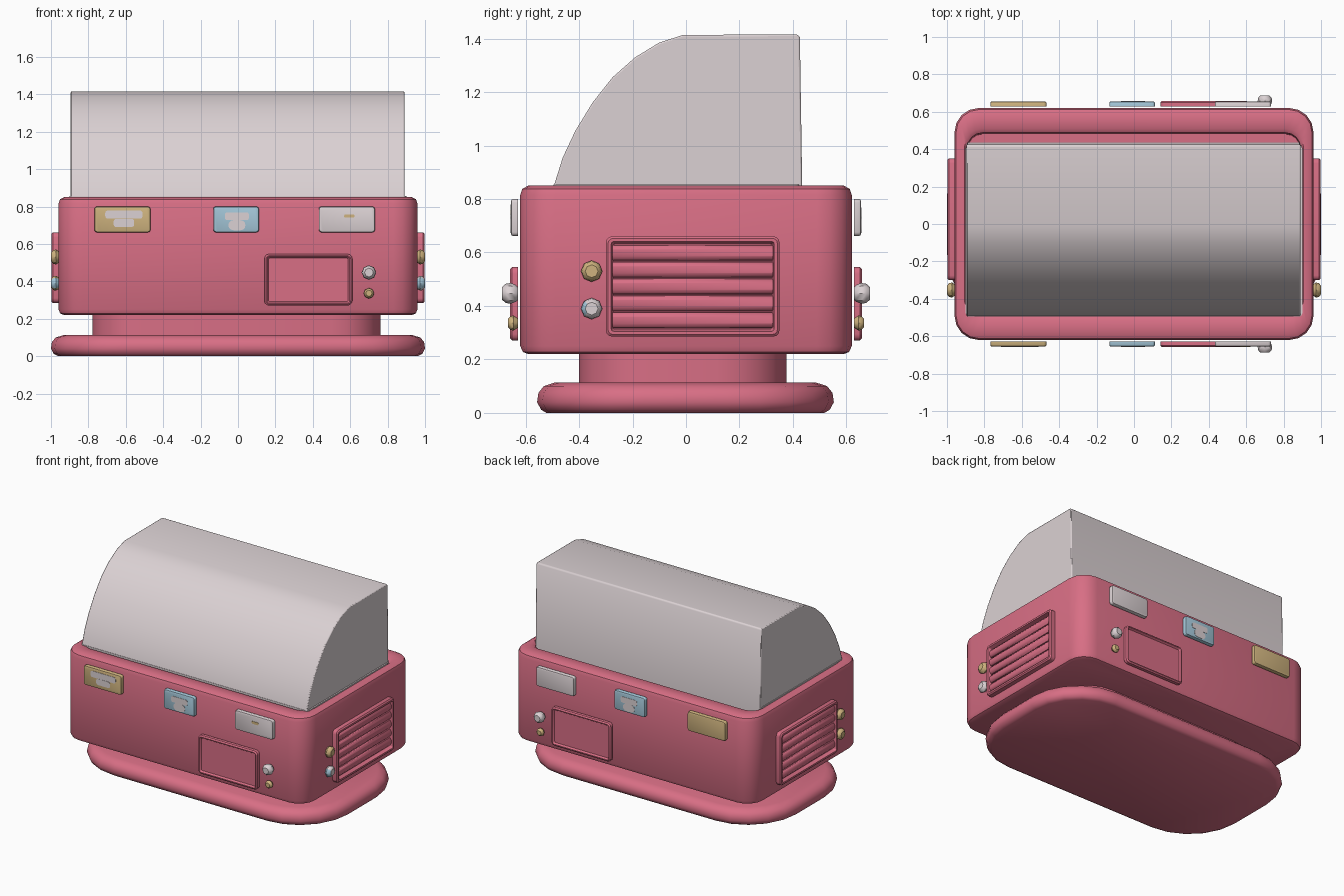
import bpy, bmesh, math

cube = bpy.data.objects.get("Cube")
if cube:
    bpy.data.objects.remove(cube, do_unlink=True)


def material(name, r, g, b):
    m = bpy.data.materials.new(name)
    m.use_nodes = True
    m.diffuse_color = (r, g, b, 1)
    m.node_tree.nodes["Principled BSDF"].inputs["Base Color"].default_value = (r, g, b, 1)
    return m


PINK = material("rose pink", 0.69, 0.158, 0.235)
WHITE = material("warm white", 0.71, 0.64, 0.655)
YELLOW = material("sand yellow", 0.62, 0.45, 0.21)
BLUE = material("pale blue", 0.37, 0.57, 0.69)

# Each side maps (across, up, outward) to world space
SIDES = {
    "flat": lambda u, v, d: (u, v, d),
    "front": lambda u, v, d: (u, -d, v),
    "back": lambda u, v, d: (u, d, v),
    "left": lambda u, v, d: (d, u, v),
    "right": lambda u, v, d: (-d, u, v),
}


def finish(bm, name, mat, angle=40):
    bmesh.ops.remove_doubles(bm, verts=bm.verts, dist=1e-5)
    bmesh.ops.recalc_face_normals(bm, faces=bm.faces)
    mesh = bpy.data.meshes.new(name)
    bm.to_mesh(mesh)
    bm.free()
    mesh.materials.append(mat)
    ob = bpy.data.objects.new(name, mesh)
    bpy.context.collection.objects.link(ob)
    bpy.ops.object.select_all(action="DESELECT")
    ob.select_set(True)
    bpy.context.view_layer.objects.active = ob
    bpy.ops.object.shade_smooth_by_angle(angle=math.radians(angle))
    return ob


def outline(hu, hv, r, steps):
    """Rounded rectangle as a list of points."""
    r = max(min(r, hu, hv), 0.002)
    pts = []
    for i, (su, sv) in enumerate([(1, 1), (-1, 1), (-1, -1), (1, -1)]):
        for k in range(steps + 1):
            a = (i + k / steps) * math.pi / 2
            pts.append((su * (hu - r) + r * math.cos(a), sv * (hv - r) + r * math.sin(a)))
    return pts


def loft(name, mat, side, cu, cv, rings, steps=4):
    """Stack rounded rectangles (half width, half height, radius, depth)."""
    bm = bmesh.new()
    loops = []
    for hu, hv, r, d in rings:
        loops.append([bm.verts.new(SIDES[side](cu + u, cv + v, d))
                      for u, v in outline(hu, hv, r, steps)])
    n = len(loops[0])
    for a, b in zip(loops, loops[1:]):
        for i in range(n):
            j = (i + 1) % n
            bm.faces.new((a[i], a[j], b[j], b[i]))
    bm.faces.new(loops[0])
    bm.faces.new(loops[-1])
    return finish(bm, name, mat)


def plate(name, mat, side, cu, cv, hu, hv, r, d0, d1, edge):
    return loft(name, mat, side, cu, cv, [
        (hu, hv, r, d0), (hu, hv, r, d1 - edge),
        (hu - edge * 0.3, hv - edge * 0.3, r, d1 - edge * 0.3),
        (hu - edge, hv - edge, r, d1)], 3)


def knob(name, mat, side, u, v, r, d0, d1):
    return loft(name, mat, side, u, v, [
        (r * 0.6, r * 0.6, r, d0), (r * 0.8, r * 0.8, r, d0 + 0.008),
        (r, r, r, d0 + (d1 - d0) * 0.45), (r * 0.92, r * 0.92, r, d0 + (d1 - d0) * 0.78),
        (r * 0.6, r * 0.6, r, d1)], 2)


def framed_panel(name, side, u, v, hu, hv, frame, d0, d1, floor):
    e = 0.008
    return loft(name, PINK, side, u, v, [
        (hu, hv, 0.025, d0), (hu, hv, 0.025, d1 - e), (hu - e, hv - e, 0.02, d1),
        (hu - frame, hv - frame, 0.01, d1),
        (hu - frame - e, hv - frame - e, 0.008, floor)], 3)


# Foot and neck
loft("foot", PINK, "flat", 0, -0.002, [
    (0.96, 0.52, 0.36, 0), (0.985, 0.54, 0.38, 0.012), (1.0, 0.555, 0.4, 0.04),
    (0.995, 0.55, 0.4, 0.075), (0.975, 0.53, 0.38, 0.1), (0.93, 0.49, 0.34, 0.113)], 5)
loft("neck", PINK, "flat", -0.008, -0.012,
     [(0.77, 0.388, 0.26, 0.1), (0.77, 0.388, 0.26, 0.24)], 5)

# Body with an open basin in the top
loft("body", PINK, "flat", 0, 0, [
    (0.93, 0.59, 0.10, 0.22), (0.95, 0.61, 0.12, 0.228), (0.96, 0.62, 0.13, 0.25),
    (0.96, 0.62, 0.13, 0.815), (0.952, 0.612, 0.125, 0.838), (0.93, 0.59, 0.11, 0.85),
    (0.905, 0.51, 0.09, 0.85), (0.89, 0.488, 0.08, 0.835), (0.885, 0.48, 0.07, 0.72)])

# White bed under the cover
loft("bed", WHITE, "flat", 0, -0.035, [(0.9, 0.46, 0.02, 0.74), (0.9, 0.46, 0.02, 0.855)])

# Curved cover: rounded front, flat top and back
profile = [(-0.51, 0.76), (-0.494, 0.85), (-0.461, 0.955), (-0.414, 1.055), (-0.35, 1.16),
           (-0.275, 1.255), (-0.19, 1.33), (-0.1, 1.385), (-0.01, 1.414),
           (0.418, 1.415), (0.426, 1.405), (0.436, 0.76)]
bm = bmesh.new()
ends = [[bm.verts.new((x, y, z)) for y, z in profile] for x in (-0.895, 0.89)]
for i in range(len(profile)):
    j = (i + 1) % len(profile)
    bm.faces.new((ends[0][i], ends[0][j], ends[1][j], ends[1][i]))
for end in ends:
    bm.faces.new(end)
cover = finish(bm, "cover", WHITE)
bevel = cover.modifiers.new("soft edges", "BEVEL")
bevel.width = 0.006
bevel.segments = 2
bevel.limit_method = "ANGLE"
bevel.angle_limit = math.radians(50)

# Signs, hatch and knobs on front and back
for side in ("front", "back"):
    for colour, mat, u, hu in (("yellow", YELLOW, -0.618, 0.15), ("blue", BLUE, -0.01, 0.122),
                               ("white", WHITE, 0.582, 0.15)):
        plate(f"{side}_{colour}_sign", mat, side, u, 0.731, hu, 0.069, 0.014, 0.628, 0.655, 0.008)
    # Pale shield on the blue sign
    for part, v, hu, hv, r in (("top", 0.748, 0.064, 0.021, 0.012),
                               ("tip", 0.7, 0.046, 0.027, 0.04)):
        loft(f"{side}_shield_{part}", WHITE, side, -0.006, v,
             [(hu, hv, r, 0.65), (hu, hv, r, 0.657)], 3)
    framed_panel(f"{side}_hatch", side, 0.376, 0.408, 0.235, 0.138, 0.014, 0.628, 0.658, 0.645)
    knob(f"{side}_large_knob", WHITE, side, 0.7, 0.447, 0.039, 0.628, 0.688)
    knob(f"{side}_small_knob", YELLOW, side, 0.7, 0.336, 0.028, 0.628, 0.665)

# Painted marks on the front signs
for name, mat, u, v, hu, hv in (("yellow_sign_bar", WHITE, -0.61, 0.757, 0.1, 0.022),
                                ("yellow_sign_stem", WHITE, -0.61, 0.712, 0.055, 0.022),
                                ("white_sign_dot", YELLOW, 0.595, 0.749, 0.028, 0.009)):
    loft(name, mat, "front", u, v, [(hu, hv, 0.015, 0.65), (hu, hv, 0.015, 0.657)], 3)

# Slatted vents and buttons on both ends
for side, lower in (("left", WHITE), ("right", YELLOW)):
    framed_panel(f"{side}_vent", side, 0.025, 0.473, 0.325, 0.188, 0.02, 0.95, 0.998, 0.968)
    for i in range(5):
        v = 0.347 + i * 0.063
        loft(f"{side}_vent_slat_{i + 1}", PINK, side, 0.025, v, [
            (0.3, 0.031, 0.003, 0.96), (0.3, 0.028, 0.003, 0.978),
            (0.3, 0.014, 0.003, 0.988)], 1)
    knob(f"{side}_upper_button", YELLOW, side, -0.353, 0.53, 0.04, 0.952, 0.999)
    button = knob(f"{side}_lower_button", lower, side, -0.353, 0.39, 0.04, 0.952, 0.999)
    # Blue front edge of the lower button
    button.data.materials.append(BLUE)
    for face in button.data.polygons:
        if face.normal.y < -0.5:
            face.material_index = 1
